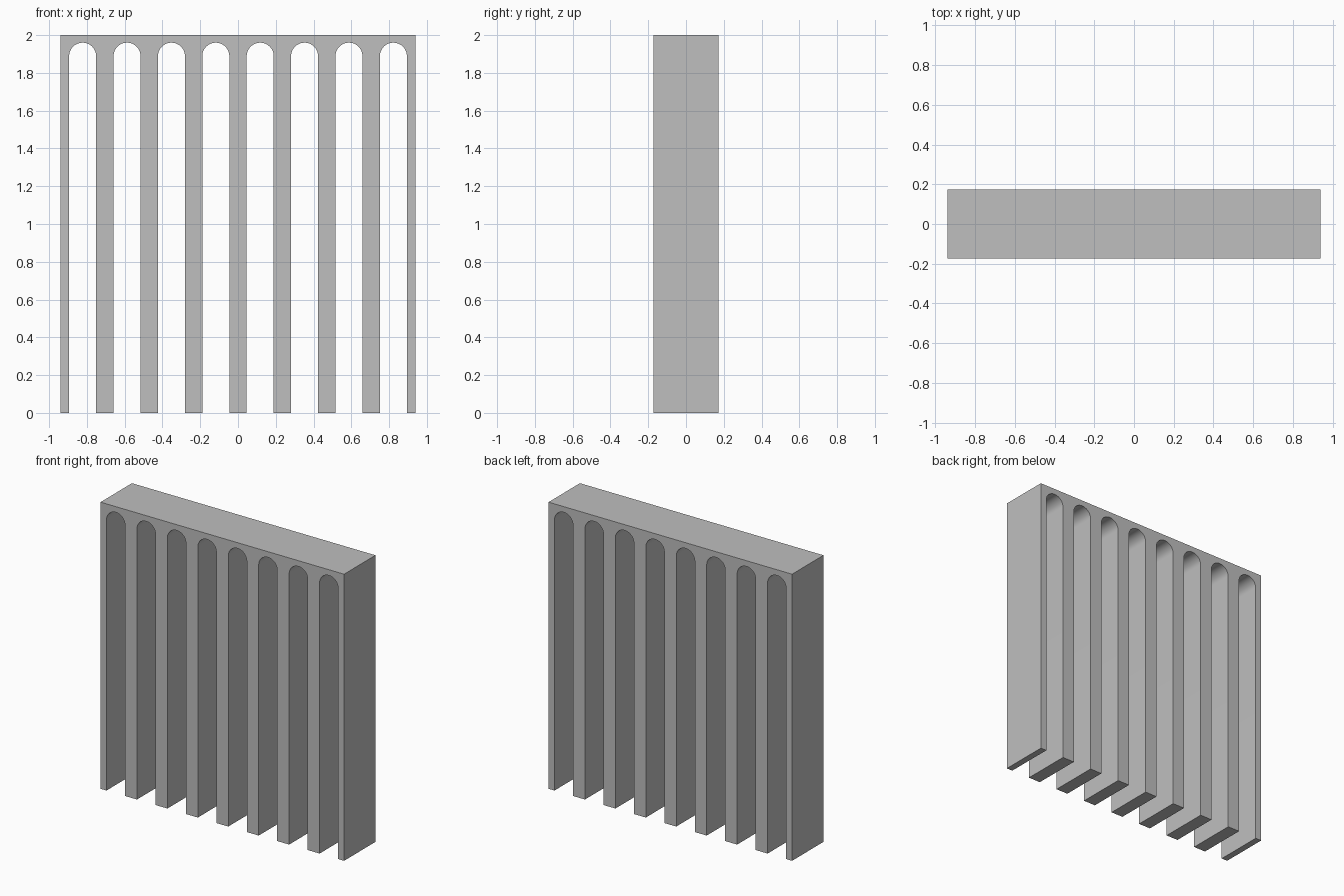
import bpy
import bmesh
import math

if "Cube" in bpy.data.objects:
    bpy.data.objects.remove(bpy.data.objects["Cube"], do_unlink=True)

BAYS = 8
WIDTH, DEPTH, HEIGHT = 1.88, 0.346, 2.0
PITCH = WIDTH / BAYS
RADIUS = 0.0715
SPRING = 1.96 - RADIUS
STEPS = 24

# Plain grey material
grey = bpy.data.materials.new("plain grey")
grey.use_nodes = True
colour = (0.52, 0.52, 0.52, 1)
grey.diffuse_color = colour
grey.node_tree.nodes["Principled BSDF"].inputs["Base Color"].default_value = colour

# Outline of the arcade: outer rectangle with a round-headed slot in each bay
outline = [(WIDTH / 2, 0), (WIDTH / 2, HEIGHT), (-WIDTH / 2, HEIGHT), (-WIDTH / 2, 0)]
for i in range(BAYS):
    cx = (i + 0.5) * PITCH - WIDTH / 2
    outline.append((cx - RADIUS, 0))
    for s in range(STEPS + 1):
        a = math.pi * (1 - s / STEPS)
        outline.append((cx + RADIUS * math.cos(a), SPRING + RADIUS * math.sin(a)))
    outline.append((cx + RADIUS, 0))

# Extrude the outline through the depth
bm = bmesh.new()
face = bm.faces.new([bm.verts.new((x, -DEPTH / 2, z)) for x, z in outline])
result = bmesh.ops.extrude_face_region(bm, geom=[face], use_keep_orig=True)
moved = [v for v in result["geom"] if isinstance(v, bmesh.types.BMVert)]
bmesh.ops.translate(bm, verts=moved, vec=(0, DEPTH, 0))
bmesh.ops.recalc_face_normals(bm, faces=bm.faces)
mesh = bpy.data.meshes.new("arcade_wall")
bm.to_mesh(mesh)
bm.free()
mesh.materials.append(grey)

wall = bpy.data.objects.new("arcade_wall", mesh)
bpy.context.collection.objects.link(wall)

# Smooth arches, crisp edges
bpy.ops.object.select_all(action="DESELECT")
wall.select_set(True)
bpy.context.view_layer.objects.active = wall
bpy.ops.object.shade_smooth_by_angle(angle=math.radians(30))
